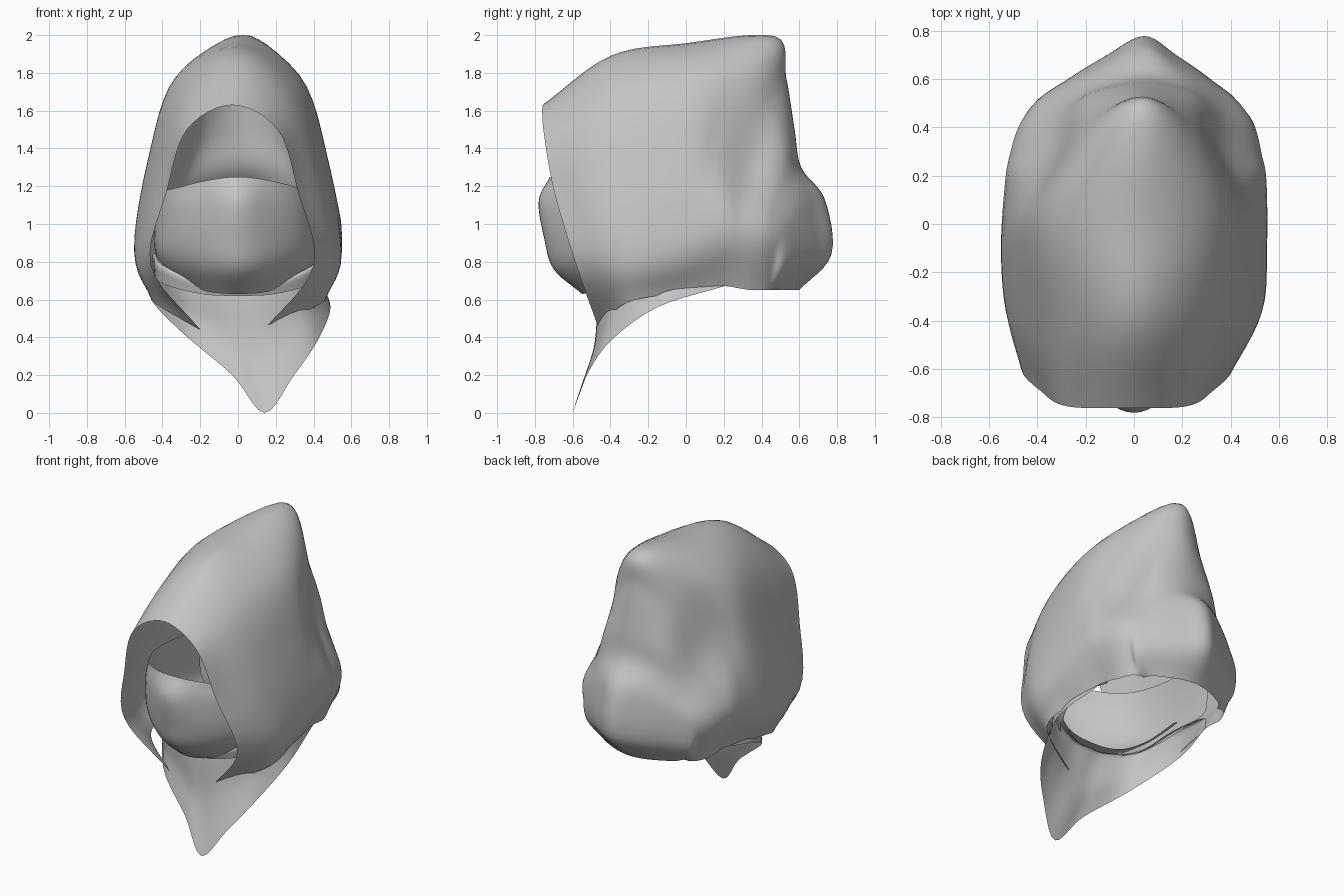
import bpy
import bmesh
from mathutils import Vector

cloth = bpy.data.materials.new("grey_cloth")
cloth.diffuse_color = (0.55, 0.55, 0.55, 1)


def spline(pts, steps):
    """Catmull-Rom curve through the points."""
    p = [Vector(q) for q in pts]
    p = [2 * p[0] - p[1]] + p + [2 * p[-1] - p[-2]]
    out = []
    for i in range(1, len(p) - 2):
        a, b, c, d = p[i - 1:i + 3]
        for k in range(steps):
            t = k / steps
            out.append(0.5 * (2 * b + (c - a) * t + (2 * a - 5 * b + 4 * c - d) * t * t
                              + (3 * b - a - 3 * c + d) * t ** 3))
    out.append(p[-2])
    return out


def mirrored(half):
    """Extend a run that starts on the centre line to both sides."""
    return [(-x, y, z) for x, y, z in reversed(half[1:])] + list(half)


def skewed(run, top, bottom):
    """Shift a mirrored run sideways, by different amounts at top and bottom."""
    mid = len(run) // 2
    return [(x + top + (bottom - top) * abs(i - mid) / mid, y, z)
            for i, (x, y, z) in enumerate(run)]


def loft(name, rows, steps=6):
    """Smooth sheet through rows of control points."""
    rows = [spline(r, steps) for r in rows]
    cols = [spline(c, steps) for c in zip(*rows)]
    bm = bmesh.new()
    grid = [[bm.verts.new((v.x, v.y, min(max(v.z, 0), 2.0))) for v in c] for c in cols]
    for a, b in zip(grid, grid[1:]):
        for i in range(len(a) - 1):
            bm.faces.new((a[i], a[i + 1], b[i + 1], b[i]))
    bm.normal_update()
    centre = Vector((0, 0, 0.9))
    if sum((f.calc_center_median() - centre).dot(f.normal) * f.calc_area() for f in bm.faces) < 0:
        bmesh.ops.reverse_faces(bm, faces=bm.faces[:])
    for f in bm.faces:
        f.smooth = True
    me = bpy.data.meshes.new(name)
    bm.to_mesh(me)
    bm.free()
    me.materials.append(cloth)
    ob = bpy.data.objects.new(name, me)
    bpy.context.collection.objects.link(ob)
    return ob


# Hood: arches fanned from the face opening, over the peak, to the nape
arches = [
    [(0, -.76, 1.63), (.24, -.755, 1.5), (.345, -.70, 1.18), (.43, -.58, .78), (.17, -.46, .44)],
    [(0, -.40, 1.89), (.29, -.42, 1.68), (.44, -.44, 1.25), (.53, -.36, .82), (.44, -.32, .58)],
    [(0, 0, 1.957), (.33, 0, 1.78), (.475, -.02, 1.35), (.55, -.10, .86), (.45, -.05, .635)],
    [(0, .47, 1.995), (.24, .33, 1.80), (.41, .16, 1.40), (.54, .18, .97), (.43, .18, .67)],
    [(0, .53, 1.78), (.21, .45, 1.62), (.345, .33, 1.30), (.52, .29, .97), (.42, .28, .66)],
    [(0, .575, 1.5), (.21, .53, 1.42), (.35, .42, 1.21), (.50, .37, .95), (.41, .34, .65)],
    [(0, .61, 1.30), (.19, .57, 1.27), (.35, .48, 1.13), (.475, .43, .93), (.39, .40, .65)],
    [(0, .735, 1.13), (.15, .665, 1.11), (.31, .575, 1.03), (.43, .49, .89), (.37, .43, .65)],
    [(0, .77, .84), (.14, .695, .83), (.28, .60, .81), (.39, .51, .76), (.34, .45, .65)],
    [(0, .60, .65), (.11, .58, .65), (.20, .54, .65), (.27, .50, .65), (.30, .45, .65)],
]
top_shift = [-.03, 0, 0, .03, .03, .04, .05, .04, .04, 0]
loft("hood", [skewed(mirrored(a), s, min(s, 0)) for a, s in zip(arches, top_shift)])

# Face mask: rows from the upper rim down to the tuck under the chin
mask = [
    [(0, -.72, 1.25), (.17, -.66, 1.23), (.33, -.50, 1.19), (.41, -.25, 1.17), (.40, .20, 1.13)],
    [(0, -.78, 1.12), (.16, -.70, 1.10), (.34, -.52, 1.08), (.43, -.25, 1.05), (.42, .20, 1.03)],
    [(0, -.75, .92), (.17, -.68, .91), (.35, -.50, .90), (.44, -.25, .90), (.43, .20, .90)],
    [(0, -.70, .76), (.18, -.62, .77), (.34, -.45, .79), (.42, -.23, .81), (.42, .20, .80)],
    [(0, -.55, .63), (.15, -.50, .64), (.28, -.38, .68), (.38, -.20, .72), (.39, .20, .74)],
]
loft("face_mask", [mirrored(r) for r in mask])

# Neckerchief: neck edge, middle and pointed lower edge, left to right
upper = [(-.41, .2, .73), (-.42, -.1, .76), (-.35, -.36, .70), (-.14, -.45, .65), (0, -.46, .64),
         (.15, -.45, .65), (.35, -.36, .71), (.42, -.1, .76), (.41, .2, .73)]
lower = [(-.42, .2, .67), (-.46, -.1, .60), (-.29, -.40, .42), (-.03, -.53, .20), (.14, -.60, 0),
         (.29, -.53, .19), (.42, -.40, .38), (.49, -.15, .56), (.43, .2, .67)]
middle = [tuple((Vector(a) + Vector(b)) / 2 + Vector((0, .06 * (a[2] - b[2]), 0)))
          for a, b in zip(upper, lower)]
tuck = [(x * .88, y * .88, z - .02) for x, y, z in upper]
loft("neckerchief", [tuck, upper, middle, lower], 5)

# Gathered fold lying on the neckerchief
fold = [[(0, -.42, .68), (.2, -.39, .69), (.35, -.30, .76), (.41, -.1, .83)],
        [(0, -.52, .68), (.2, -.47, .69), (.41, -.36, .78), (.45, -.1, .84)],
        [(0, -.50, .62), (.2, -.46, .63), (.41, -.34, .69), (.45, -.1, .77)]]
loft("neck_fold", [mirrored(r) for r in fold])
